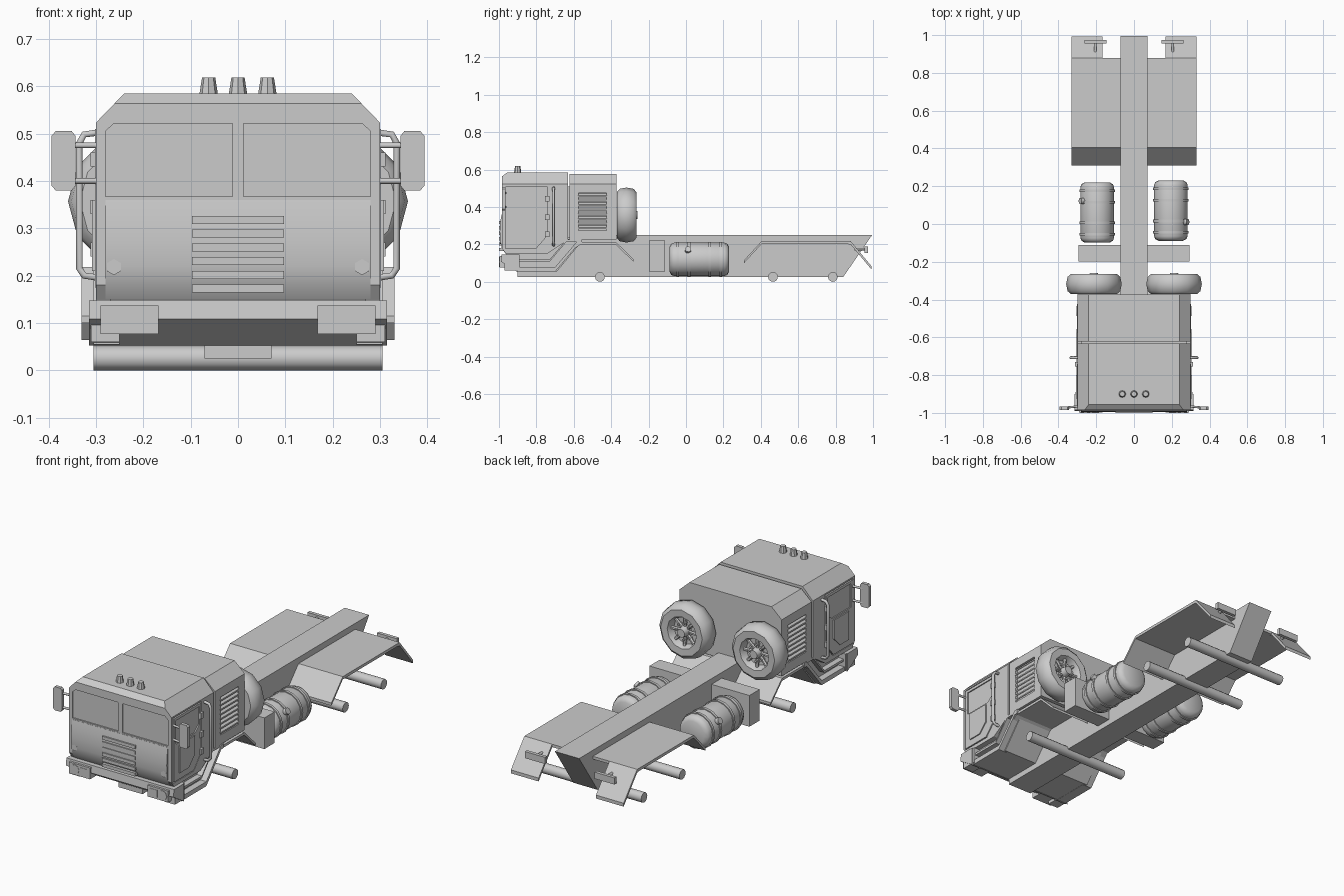
import bpy, bmesh, math
from mathutils import Vector, Matrix

if "Cube" in bpy.data.objects:
    bpy.data.objects.remove(bpy.data.objects["Cube"])

GREY = bpy.data.materials.new("light grey")
GREY.use_nodes = True
GREY.diffuse_color = (0.6, 0.6, 0.6, 1)
GREY.node_tree.nodes["Principled BSDF"].inputs["Base Color"].default_value = (0.6, 0.6, 0.6, 1)


def select(ob):
    bpy.ops.object.select_all(action='DESELECT')
    ob.select_set(True)
    bpy.context.view_layer.objects.active = ob


def finish(name, bm, smooth=False):
    bmesh.ops.recalc_face_normals(bm, faces=bm.faces)
    me = bpy.data.meshes.new(name)
    bm.to_mesh(me)
    bm.free()
    ob = bpy.data.objects.new(name, me)
    bpy.context.collection.objects.link(ob)
    me.materials.append(GREY)
    if smooth:
        select(ob)
        bpy.ops.object.shade_smooth_by_angle(angle=math.radians(40))
    return ob


def prism(name, pts, a, b, axis='x', chops=(), smooth=False):
    """Extrude a flat profile from a to b; chops are (point, outward normal) cuts."""
    bm = bmesh.new()
    place = {'x': lambda p, t: (t, p[0], p[1]), 'y': lambda p, t: (p[0], t, p[1])}[axis]
    ends = [[bm.verts.new(place(p, t)) for p in pts] for t in (a, b)]
    for e in ends:
        bm.faces.new(e)
    n = len(pts)
    for i in range(n):
        j = (i + 1) % n
        bm.faces.new((ends[0][i], ends[0][j], ends[1][j], ends[1][i]))
    for co, no in chops:
        bmesh.ops.bisect_plane(bm, geom=bm.verts[:] + bm.edges[:] + bm.faces[:],
                               plane_co=co, plane_no=no, clear_outer=True)
        bmesh.ops.holes_fill(bm, edges=[e for e in bm.edges if e.is_boundary])
    return finish(name, bm, smooth)


def box(name, x, y, z):
    return prism(name, [(y[0], z[0]), (y[1], z[0]), (y[1], z[1]), (y[0], z[1])], *x)


def strip(name, path, thick, x0, x1):
    """Folded sheet following a side path."""
    return prism(name, path + [(y, z - thick) for y, z in reversed(path)], x0, x1)


def rod(name, a, b, r, r2=None, sides=10):
    a, b = Vector(a), Vector(b)
    bm = bmesh.new()
    m = Matrix.Translation((a + b) / 2) @ (b - a).to_track_quat('Z', 'Y').to_matrix().to_4x4()
    bmesh.ops.create_cone(bm, cap_ends=True, segments=sides, radius1=r,
                          radius2=r if r2 is None else r2, depth=(b - a).length, matrix=m)
    return finish(name, bm, sides > 6)


def pipe(name, pts, r):
    cu = bpy.data.curves.new(name, 'CURVE')
    cu.dimensions = '3D'
    cu.bevel_depth, cu.bevel_resolution, cu.use_fill_caps = r, 1, True
    sp = cu.splines.new('POLY')
    sp.points.add(len(pts) - 1)
    for q, p in zip(sp.points, pts):
        q.co = (*p, 1)
    ob = bpy.data.objects.new(name, cu)
    bpy.context.collection.objects.link(ob)
    cu.materials.append(GREY)
    select(ob)
    bpy.ops.object.convert(target='MESH')
    return ob


def lathe(name, profile, centre, sides):
    """Spin (radius, y) points around an axis along y."""
    bm = bmesh.new()
    vs = [bm.verts.new((r, y, 0)) for r, y in profile]
    es = [bm.edges.new(p) for p in zip(vs, vs[1:])]
    bmesh.ops.spin(bm, geom=vs + es, cent=(0, 0, 0), axis=(0, 1, 0),
                   angle=math.tau, steps=sides, use_duplicate=False)
    bmesh.ops.remove_doubles(bm, verts=bm.verts, dist=0.0005)
    bmesh.ops.translate(bm, verts=bm.verts, vec=centre)
    return finish(name, bm, True)


def cut(target, cutter):
    mod = target.modifiers.new("recess", 'BOOLEAN')
    mod.object, mod.operation, mod.solver = cutter, 'DIFFERENCE', 'EXACT'
    select(target)
    bpy.ops.object.modifier_apply(modifier=mod.name)
    bpy.data.objects.remove(cutter)


# Cab and engine housing share one chamfered section
def section(zb, zt):
    return [(-.3, zb), (.3, zb), (.3, .523), (.24, zt), (-.24, zt), (-.3, .523)]

cab = prism("cab", section(.15, .585), -.985, -.632, 'y', chops=[
    ((0, -.985, .563), (0, -.6, .8)), ((0, -.985, .18), (0, -.8, -.6)),
    ((0, -.72, .165), (0, .55, -.83))])
housing = prism("engine_housing", section(.225, .577), -.622, -.372, 'y')
box("cab_joint", (-.28, .28), (-.64, -.61), (.235, .51))
prism("front_bulge", [(-.98, .36), (-.986, .36), (-.993, .32), (-.996, .27), (-.994, .22),
                      (-.985, .18), (-.965, .15), (-.95, .15)], -.28, .28, smooth=True)

# Beam, axles and under-cab body
prism("chassis_beam", [(-.9, .025), (.84, .025), (.995, .25), (-.7, .25), (-.9, .15)], -.071, .071)
for y in (-.46, .465, .785):
    rod("axle", (-.305, y, .026), (.305, y, .026), .026, sides=12)
prism("under_cab_body", [(-.96, .15), (-.96, .09), (-.9, .055), (-.69, .055),
                         (-.57, .2), (-.57, .23), (-.65, .23), (-.72, .17)], -.27, .27)

# Bumper and grille
prism("bumper", [(-.985, .147), (-.99, .108), (-.9, .052), (-.9, .147)], -.315, .315)
for i in range(6):
    z = .172 + .029 * i
    box("grille_slat", (-.097, .097), (-1, -.97), (z - .008, z + .009))
for x in (-.062, 0, .062):
    rod("roof_lamp", (x, -.9, .58), (x, -.9, .618), .02, .014, 8)

for s in (-1, 1):
    # Windscreen and door recesses
    cut(cab, prism("cutter", [(s * .012, .367), (s * .28, .367), (s * .28, .505),
                              (s * .262, .521), (s * .012, .521)], -1.01, -.978, 'y'))
    cut(cab, prism("cutter", [(-.97, .17), (-.8, .17), (-.735, .245), (-.735, .515), (-.97, .515)],
                   s * .292, s * .33))
    door = prism("door", [(-.965, .175), (-.803, .175), (-.74, .248), (-.74, .51), (-.965, .51)],
                 s * .285, s * .302)
    cut(door, prism("cutter", [(-.95, .37), (-.79, .37), (-.755, .4), (-.755, .495), (-.95, .495)],
                    s * .296, s * .33))
    prism("door_panel", [(-.925, .21), (-.85, .21), (-.8, .26), (-.8, .36), (-.925, .36)],
          s * .3, s * .308)
    for z in (.24, .33, .43):
        box("door_hinge", (s * .295, s * .312), (-.755, -.73), (z, z + .03))
    # Grab rail and mirror
    pipe("grab_rail", [(s * .29, -.708, .195), (s * .325, -.708, .2), (s * .335, -.708, .215),
                       (s * .335, -.708, .48), (s * .325, -.708, .498), (s * .29, -.708, .503)], .008)
    prism("mirror", [(s * .343, .39), (s * .351, .38), (s * .385, .38), (s * .394, .39),
                     (s * .394, .495), (s * .385, .505), (s * .351, .505), (s * .343, .495)],
          -.984, -.966, 'y')
    for z in (.4, .475):
        rod("mirror_arm", (s * .29, -.965, z), (s * .36, -.972, z), .006)
    # Headlamps and marker lamps
    box("lamp_housing", (s * .168, s * .29), (-.998, -.94), (.077, .137))
    rod("headlamp", (s * .257, -.96, .106), (s * .257, -1, .106), .026, sides=8)
    box("indicator", (s * .185, s * .226), (-1, -.96), (.087, .125))
    rod("marker_lamp", (s * .262, -.97, .218), (s * .262, -.995, .218), .017, sides=6)
    # Side steps
    strip("lower_step", [(-.91, .078), (-.7, .078), (-.575, .225), (-.555, .225)], .024,
          s * .25, s * .305)
    strip("upper_step", [(-.91, .118), (-.73, .118), (-.64, .225), (-.57, .225)], .012,
          s * .25, s * .3)
    box("step_bracket", (s * .25, s * .31), (-.97, -.89), (.06, .147))
    # Engine louvres
    cut(housing, box("cutter", (s * .285, s * .33), (-.575, -.425), (.275, .475)))
    for i in range(8):
        z = .282 + .0245 * i
        prism("louvre", [(s * .283, z + .015), (s * .302, z), (s * .302, z + .008),
                         (s * .283, z + .02)], -.577, -.423, 'y')
    # Fenders
    strip("front_fender", [(-.6, .19), (-.565, .213), (-.375, .213), (-.28, .12)], .014,
          s * .06, s * .3)
    strip("rear_fender", [(.31, .115), (.405, .218), (.88, .218)], .015, s * .06, s * .33)
    strip("rear_flap", [(.87, .218), (.88, .218), (.993, .082)], .018, s * .168, s * .33)
    # Tail lamps
    box("tail_lamp", (s * .145, s * .262), (.955, .973), (.155, .19))
    rod("tail_lamp_stalk", (s * .205, .9, .175), (s * .205, .965, .175), .007)
    # Storage box and fuel tank
    box("battery_box", (s * .06, s * .293), (-.198, -.112), (.055, .22))
    ty = .066 + .005 * s
    lathe("fuel_tank", [(0, -.16), (.065, -.16), (.083, -.15), (.089, -.135), (.089, .135),
                        (.083, .15), (.065, .16), (0, .16)], (s * .195, ty, .12), 16)
    for d in (-.115, -.055, .055, .115):
        lathe("tank_band", [(.086, d - .007), (.094, d - .007), (.094, d + .007), (.086, d + .007)],
              (s * .195, ty, .12), 16)
    cy = ty - s * .06
    rod("filler_cap", (s * .25, cy, .155), (s * .285, cy, .175), .017)
    # Spare wheel
    wx, wz = s * .212, .357
    lathe("spare_tyre", [(0, -.365), (.08, -.365), (.085, -.37), (.122, -.37), (.14, -.355),
                         (.147, -.318), (.14, -.28), (.122, -.265), (.085, -.267), (.08, -.275),
                         (.072, -.305), (0, -.31)], (wx, 0, wz), 12)
    rod("wheel_hub", (wx, -.32, wz), (wx, -.26, wz), .032, .022, 12)
    for k in range(8):
        a = k * math.tau / 8
        dx, dz = math.cos(a), math.sin(a)
        rod("wheel_spoke", (wx + .02 * dx, -.297, wz + .02 * dz),
            (wx + .076 * dx, -.292, wz + .076 * dz), .009, sides=6)
        rod("wheel_nut", (wx + .042 * dx, -.31, wz + .042 * dz),
            (wx + .042 * dx, -.278, wz + .042 * dz), .006, sides=6)
